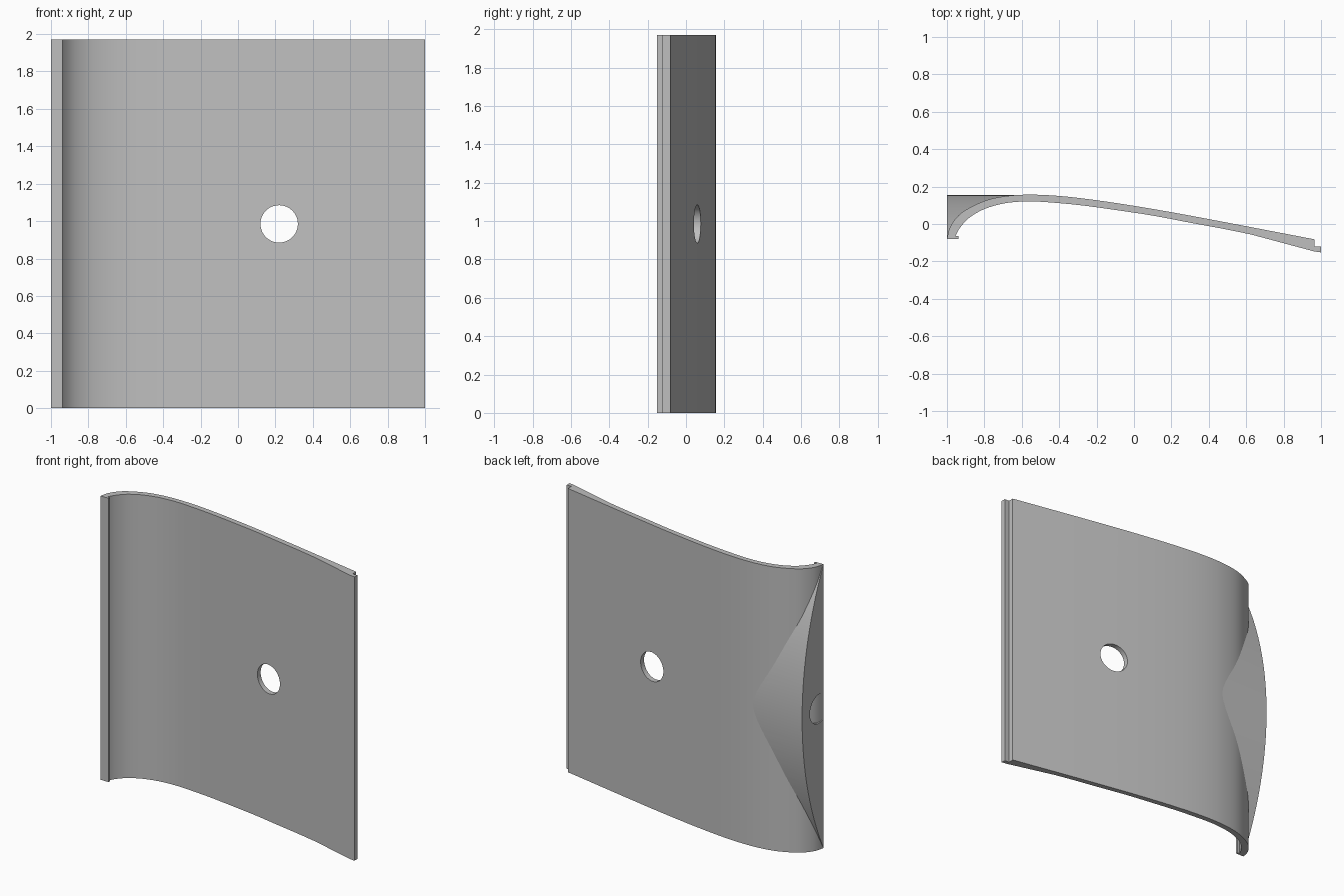
import bpy
import bmesh
import math
from mathutils import Vector

H = 1.97            # panel height
MID = H / 2

cube = bpy.data.objects.get("Cube")
if cube:
    bpy.data.objects.remove(cube, do_unlink=True)

grey = bpy.data.materials.new("plain grey")
grey.use_nodes = True
colour = (0.52, 0.52, 0.52, 1)
grey.diffuse_color = colour
grey.node_tree.nodes["Principled BSDF"].inputs["Base Color"].default_value = colour


def smooth_path(pts, steps=4):
    """Catmull-Rom curve through the points."""
    p = [Vector(q) for q in pts]
    p = [2 * p[0] - p[1]] + p + [2 * p[-1] - p[-2]]
    out = []
    for a, b, c, d in zip(p, p[1:], p[2:], p[3:]):
        for i in range(steps):
            t = i / steps
            out.append(0.5 * (2 * b + (c - a) * t + (2 * a - 5 * b + 4 * c - d) * t * t
                              + (3 * b - a - 3 * c + d) * t ** 3))
    return [tuple(v) for v in out] + [tuple(p[-2])]


def prism(name, outline, direction, place):
    """Extrude a closed outline; place maps its 2D points into space."""
    bm = bmesh.new()
    face = bm.faces.new([bm.verts.new(place(*q)) for q in outline])
    ext = bmesh.ops.extrude_face_region(bm, geom=[face])
    verts = [g for g in ext["geom"] if isinstance(g, bmesh.types.BMVert)]
    bmesh.ops.translate(bm, verts=verts, vec=direction)
    bmesh.ops.recalc_face_normals(bm, faces=bm.faces)
    mesh = bpy.data.meshes.new(name)
    bm.to_mesh(mesh)
    bm.free()
    mesh.materials.append(grey)
    obj = bpy.data.objects.new(name, mesh)
    bpy.context.collection.objects.link(obj)
    return obj


def circle(cx, cy, r, n=48):
    return [(cx + r * math.cos(math.tau * i / n), cy + r * math.sin(math.tau * i / n))
            for i in range(n)]


def cut(obj, cutter, operation):
    mod = obj.modifiers.new(operation.lower(), "BOOLEAN")
    mod.operation, mod.solver, mod.object = operation, "EXACT", cutter
    bpy.context.view_layer.objects.active = obj
    bpy.ops.object.modifier_apply(modifier=mod.name)
    bpy.data.objects.remove(cutter, do_unlink=True)


# Curved panel: outer and inner curves with a hooked lip and a stepped edge
outer = smooth_path([(-1, -.08), (-.985, -.02), (-.95, .033), (-.9, .075), (-.8, .123),
                     (-.7, .147), (-.57, .157), (-.4, .15), (-.2, .127), (0, .097),
                     (.2, .063), (.4, .026), (.6, -.012), (.965, -.082)])
step = [(.965, -.12), (1, -.12), (1, -.152), (.965, -.147)]
inner = smooth_path([(.63, -.057), (.5, -.03), (.3, .007), (.1, .045), (-.1, .075),
                     (-.3, .102), (-.5, .119), (-.6, .12), (-.7, .109), (-.8, .08),
                     (-.88, .034), (-.93, -.02), (-.955, -.065)])
lip = [(-.938, -.065), (-.938, -.08)]
panel = prism("curved_panel", outer + step + inner + lip, (0, 0, H), lambda x, y: (x, y, 0))

# Round hole through the panel
cut(panel, prism("hole_cutter", circle(.22, MID, .1), (0, 1, 0),
                 lambda x, z: (x, -.5, z)), "DIFFERENCE")

# Rounded end block filling the back of the bend, under a shallow arch
crest = [(x, y - .008) for x, y in outer if -.99 < x < -.5]
block = prism("end_block", [(-1, .25), (-1, -.079)] + crest + [(-.5, .25)],
              (0, 0, H), lambda x, y: (x, y, 0))
rise = .235
radius = (rise ** 2 + MID ** 2) / (2 * rise)
span = math.asin(MID / radius)
arch = [(.155 - radius + radius * math.cos(a), MID + radius * math.sin(a))
        for a in (span * (i / 20 - 1) for i in range(41))]
arch = [(-.3, 0)] + arch + [(-.3, H)]
cut(block, prism("arch_cutter", arch, (1, 0, 0), lambda y, z: (-1.2, y, z)), "INTERSECT")

# Blind round hole in the end block
cut(block, prism("socket_cutter", circle(-.03, MID, .1), (.3, 0, 0),
                 lambda y, z: (-1.1, y, z)), "DIFFERENCE")

# Smooth shading with crisp edges
for obj in (panel, block):
    bpy.ops.object.select_all(action="DESELECT")
    obj.select_set(True)
    bpy.context.view_layer.objects.active = obj
    bpy.ops.object.shade_smooth_by_angle(angle=math.radians(25))
